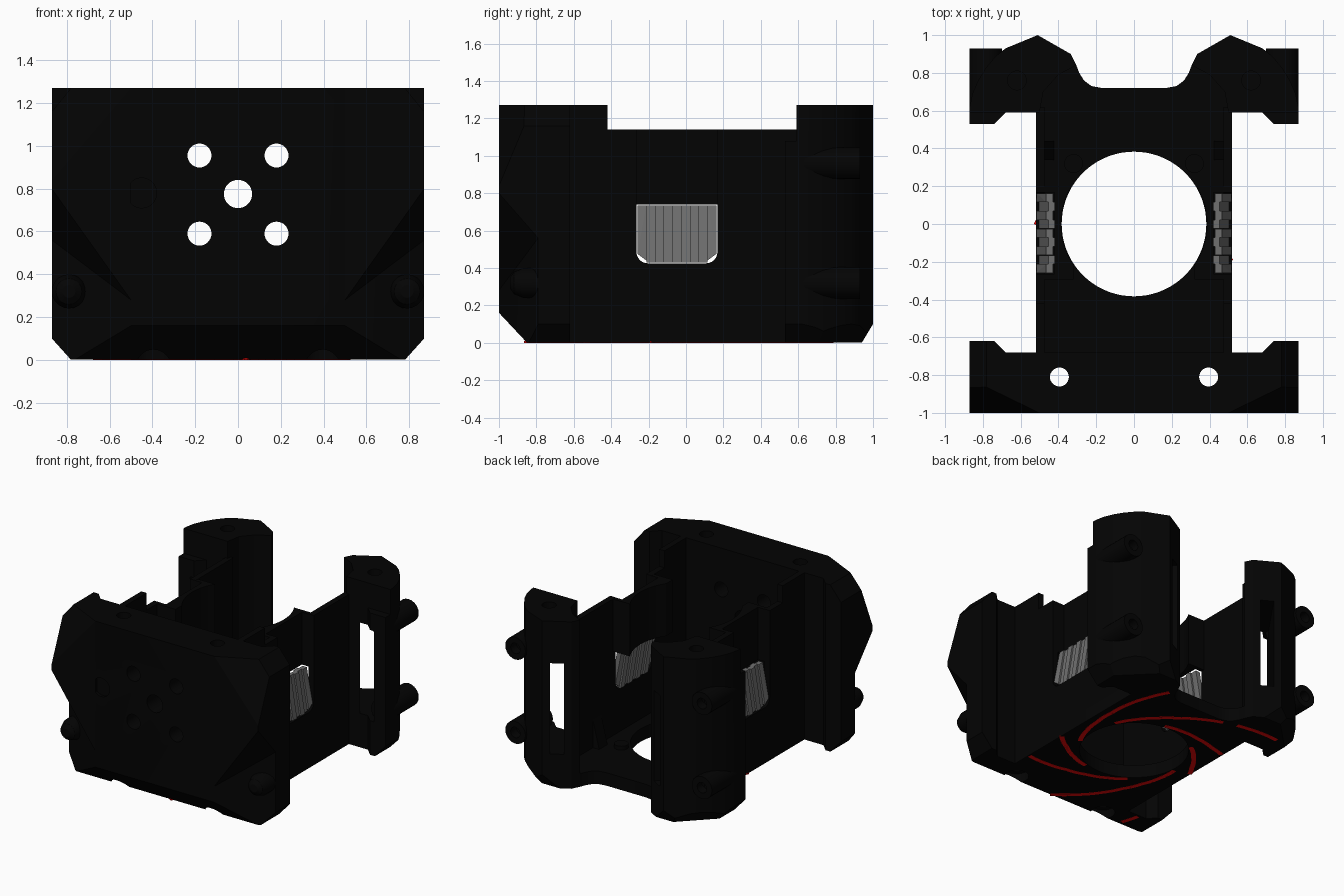
import bpy, bmesh, math
from mathutils import Vector

if "Cube" in bpy.data.objects:
    bpy.data.objects.remove(bpy.data.objects["Cube"])

def material(name, col):
    m = bpy.data.materials.new(name)
    m.diffuse_color = (*col, 1)
    m.use_nodes = True
    m.node_tree.nodes["Principled BSDF"].inputs["Base Color"].default_value = m.diffuse_color
    return m

BLACK = material("black plastic", (0.0011, 0.0011, 0.0011))
GREY = material("grey grille", (0.16, 0.16, 0.16))
RED = material("red inlay", (0.8, 0.002, 0.002))
Z0 = 0.001  # underside, the red inlay sits just proud of it

def finish(bm, name, mat=BLACK):
    bmesh.ops.recalc_face_normals(bm, faces=bm.faces)
    me = bpy.data.meshes.new(name)
    bm.to_mesh(me)
    bm.free()
    me.materials.append(mat)
    ob = bpy.data.objects.new(name, me)
    bpy.context.collection.objects.link(ob)
    return ob

def prism(pts, lo, hi, axis='z', cuts=()):
    """Extrude a 2D outline; cuts are (point, outward normal) planes."""
    bm = bmesh.new()
    put = {'z': lambda a, b, c: (a, b, c), 'y': lambda a, b, c: (a, c, b),
           'x': lambda a, b, c: (c, a, b)}[axis]
    f = bm.faces.new([bm.verts.new(put(a, b, lo)) for a, b in pts])
    ext = bmesh.ops.extrude_face_region(bm, geom=[f])
    step = Vector(put(0, 0, hi - lo))
    bmesh.ops.translate(bm, vec=step, verts=[v for v in ext['geom'] if isinstance(v, bmesh.types.BMVert)])
    slice_off(bm, cuts)
    return bm

def slice_off(bm, cuts):
    for co, no in cuts:
        bmesh.ops.recalc_face_normals(bm, faces=bm.faces)
        bmesh.ops.bisect_plane(bm, geom=bm.verts[:] + bm.edges[:] + bm.faces[:], dist=1e-5,
                               plane_co=co, plane_no=no, clear_outer=True)
        edges = [e for e in bm.edges if e.is_boundary]
        if edges:
            bmesh.ops.holes_fill(bm, edges=edges, sides=0)

def hull(points):
    bm = bmesh.new()
    for p in points:
        bm.verts.new(p)
    bmesh.ops.convex_hull(bm, input=bm.verts[:])
    return bm

def circle(cx, cy, r, n=32):
    return [(cx + r * math.cos(2 * math.pi * i / n), cy + r * math.sin(2 * math.pi * i / n)) for i in range(n)]

def cut(ob, bms):
    for bm in bms:
        c = finish(bm, "cutter")
        c.hide_render = True
        mod = ob.modifiers.new("cut", 'BOOLEAN')
        mod.operation, mod.solver, mod.object = 'DIFFERENCE', 'EXACT', c
        bpy.context.view_layer.objects.active = ob
        bpy.ops.object.modifier_apply(modifier=mod.name)
        bpy.data.objects.remove(c)

def smooth(ob):
    bpy.ops.object.select_all(action='DESELECT')
    ob.select_set(True)
    bpy.context.view_layer.objects.active = ob
    bpy.ops.object.shade_smooth_by_angle(angle=math.radians(30))

def mirror(pts, s):
    return [(s * p[0],) + tuple(p[1:]) for p in pts]

# shared chamfer planes
def side_chamfer(s):
    return ((s * .87, 0, .1), (s * .1, 0, -.09))

def top_chamfers(s):
    return [((s * .5, -1, 1.27), (s * .056, -.115, .048)), ((s * .87, 0, 1.16), (s * .11, 0, .09))]

FRONT_BOTTOM = ((0, -1, .16), (0, -.16, -.15))

# front plate with cut corners, screw holes and counterbores
half = [(.5, -1), (.87, -.79), (.87, -.62), (.74, -.62), (.68, -.68), (.52, -.68)]
outline = half + mirror(half, -1)[::-1]
plate = finish(prism(outline, Z0, 1.27, cuts=[FRONT_BOTTOM, side_chamfer(1), side_chamfer(-1)]
                     + top_chamfers(1) + top_chamfers(-1)), "front_plate")
holes = [prism(circle(0, .775, .066), -1.2, -.4, 'y')]
for sx in (-1, 1):
    for z in (.59, .955):
        holes.append(prism(circle(sx * .18, z, .056), -1.2, -.4, 'y'))
    holes.append(prism(circle(sx * .395, -.81, .05), -.2, 1.5))
    holes.append(prism(circle(sx * .395, -.81, .085), -.2, .07))
holes.append(prism(circle(-.45, .78, .07), -1.1, -.98, 'y'))
cut(plate, holes)
smooth(plate)

# floor with the round fan opening
back = [(.52, .62), (.45, .8), (.305, .84), (.29, .80), (.265, .76), (.225, .73), (.17, .72)]
floor_pts = [(-.52, -.7), (.52, -.7)] + back + mirror(back, -1)[::-1]
floor = finish(prism(floor_pts, Z0, .1), "floor")
cut(floor, [prism(circle(0, 0, .383, 72), -.2, .5)]
    + [prism(circle(s * .395, -.81, .085), -.2, 1.5) for s in (-1, 1)])
smooth(floor)

for s, side in ((1, "right"), (-1, "left")):
    # upper corner wedge of the front plate
    wedge = hull(mirror([(.5, -1, .28), (.87, -1, .8), (.87, -1, 1.27), (.5, -1, 1.27), (.87, -.79, .56),
                         (.87, -.7, 1.27), (.5, -.7, 1.27), (.87, -.7, .56), (.5, -.9, .28)], s))
    slice_off(wedge, top_chamfers(s))
    w = finish(wedge, side + "_plate_wedge")
    cut(w, [prism(circle(s * .395, -.81, .05), -.2, 1.5)])

    # side wall with a notch for the grille, open to the top
    x0, x1 = sorted((s * .475, s * .52))
    wall = finish(prism([(-.69, Z0), (.62, Z0), (.62, 1.14), (-.42, 1.14), (-.42, 1.27), (-.69, 1.27)],
                        x0, x1, 'x'), side + "_wall")
    r = .06
    arc = [i * math.pi / 12 for i in range(7)]
    notch = [(-.265, 1.3)] + [(-.265 + r - r * math.cos(a), .425 + r - r * math.sin(a)) for a in arc]
    notch += [(.168 - r + r * math.sin(a), .425 + r - r * math.cos(a)) for a in arc] + [(.168, 1.3)]
    cut(wall, [prism(notch, -1, 1, 'x')])

    # recessed duct above the grille, hollowed by the round opening
    duct_pts = [(.32, -.295), (.50, -.295), (.50, -.265), (.42, -.265),
                (.42, .168), (.50, .168), (.50, .198), (.32, .198)]
    duct = finish(prism(mirror(duct_pts, s), .74, 1.139), side + "_duct")
    cut(duct, [prism(circle(0, 0, .387, 72), .5, 1.5)])
    smooth(duct)

    # leaning grille ribs, staggered in depth, with rounded lower ends
    for i in range(9):
        y0, d = -.259 + i * .0468, .012 * (i % 2)
        lifts = {0: (.045, .01), 8: (.01, .045)}.get(i, (0, 0))
        rib = [(x - d, y, z) for y, lift in zip((y0, y0 + .0466), lifts)
               for x, z in ((.43, .735), (.465, .735), (.515, .43 + lift), (.48, .43 + lift))]
        finish(hull(mirror(rib, s)), side + "_grille_rib", GREY)

    # rear column with rounded outer corner and diagonal slot
    col = [(.305, .84), (.335, .9), (.51, 1.0), (.68, .93), (.735, .885), (.785, .825),
           (.825, .76), (.855, .69), (.87, .62), (.87, .59), (.50, .59), (.48, .70), (.40, .79)]
    base_cuts = [side_chamfer(s), ((0, 1, .1), (0, .1, -.06)), ((s * .735, .885, .1), (s * .07, .07, -.09))]
    column = finish(prism(mirror(col, s), Z0, 1.27, cuts=base_cuts), side + "_rear_column")
    c, u, n = Vector((.6, .695)), Vector((-.574, .819)), Vector((.819, .574))
    slot = [tuple(c + u * p + n * q) for p, q in ((-.5, -.048), (.6, -.048), (.6, .048), (-.5, .048))]
    cut(column, [prism(mirror(slot, s), .26, .95), prism(circle(s * .62, .76, .05), 1.2, 1.4)])
    smooth(column)

    # clamp lip in front of the column
    lip = finish(prism(mirror([(.87, .61), (.87, .53), (.74, .53), (.68, .59), (.68, .61)], s),
                       Z0, 1.08, cuts=[side_chamfer(s)]), side + "_column_lip")
    cut(lip, [prism(mirror(slot, s), .26, .95)])

    # screw bosses running front to back, open at the rear
    for z in (.32, .96):
        rings = [(s * a, y, b) for y in (.60, .93) for a, b in circle(.785, z, .085, 20)]
        boss = finish(hull(rings), side + "_rear_boss")
        cut(boss, [prism(circle(s * .785, z, .04, 20), .86, 1.0, 'y')])
        smooth(boss)
    rings = [(s * a, y, b) for y, r in ((-.70, .08), (-.87, .08), (-.92, .06), (-.94, .03))
             for a, b in circle(.79, .32, r, 20)]
    smooth(finish(hull(rings), side + "_front_boss"))

    # small posts and wall braces on the floor
    smooth(finish(prism(circle(s * .32, .32, .05, 20), .09, .13), side + "_floor_post"))
    brace = [(x, y, z) for y in (.34, .44) for x, z in ((.42, .09), (.48, .09), (.48, .33))]
    finish(hull(mirror(brace, s)), side + "_wall_brace")

# red spiral inlays on the underside
def on_base(x, y):
    x = abs(x)
    if math.hypot(x - .395, y + .81) < .1:
        return False
    if x < .517 and -.855 < y < .70:
        return True
    if x < .765 and -.855 < y < -.69:
        return True
    return .6 < y < .92 and .33 < x < .765 and math.hypot(x - .40, y - .5) < .44

# sweep in degrees and radius along one spiral
SPIRAL = [(0, .40), (20, .43), (38, .475), (54, .547), (66.5, .64), (78, .743), (89, .862), (102, 1.02)]

for k in range(7):
    start = -72 + k * 360 / 7
    line = []
    for (a0, r0), (a1, r1) in zip(SPIRAL, SPIRAL[1:]):
        for i in range(16):
            ang, rad = math.radians(start + a0 + (a1 - a0) * i / 16), r0 + (r1 - r0) * i / 16
            line.append(Vector((rad * math.cos(ang), rad * math.sin(ang))))
    bm = bmesh.new()
    for p, q in zip(line, line[1:]):
        if not (on_base(*p) and on_base(*q)):
            continue
        d = (q - p).normalized()
        off = Vector((-d.y, d.x)) * .017
        corners = [p - off, q - off, q + off, p + off]
        lo = [bm.verts.new((v.x, v.y, 0)) for v in corners]
        hi = [bm.verts.new((v.x, v.y, .009)) for v in corners]
        bm.faces.new(lo[::-1])
        for j in range(4):
            bm.faces.new((lo[j], lo[(j + 1) % 4], hi[(j + 1) % 4], hi[j]))
    bmesh.ops.remove_doubles(bm, verts=bm.verts[:], dist=1e-4)
    finish(bm, "spiral_inlay", RED)
